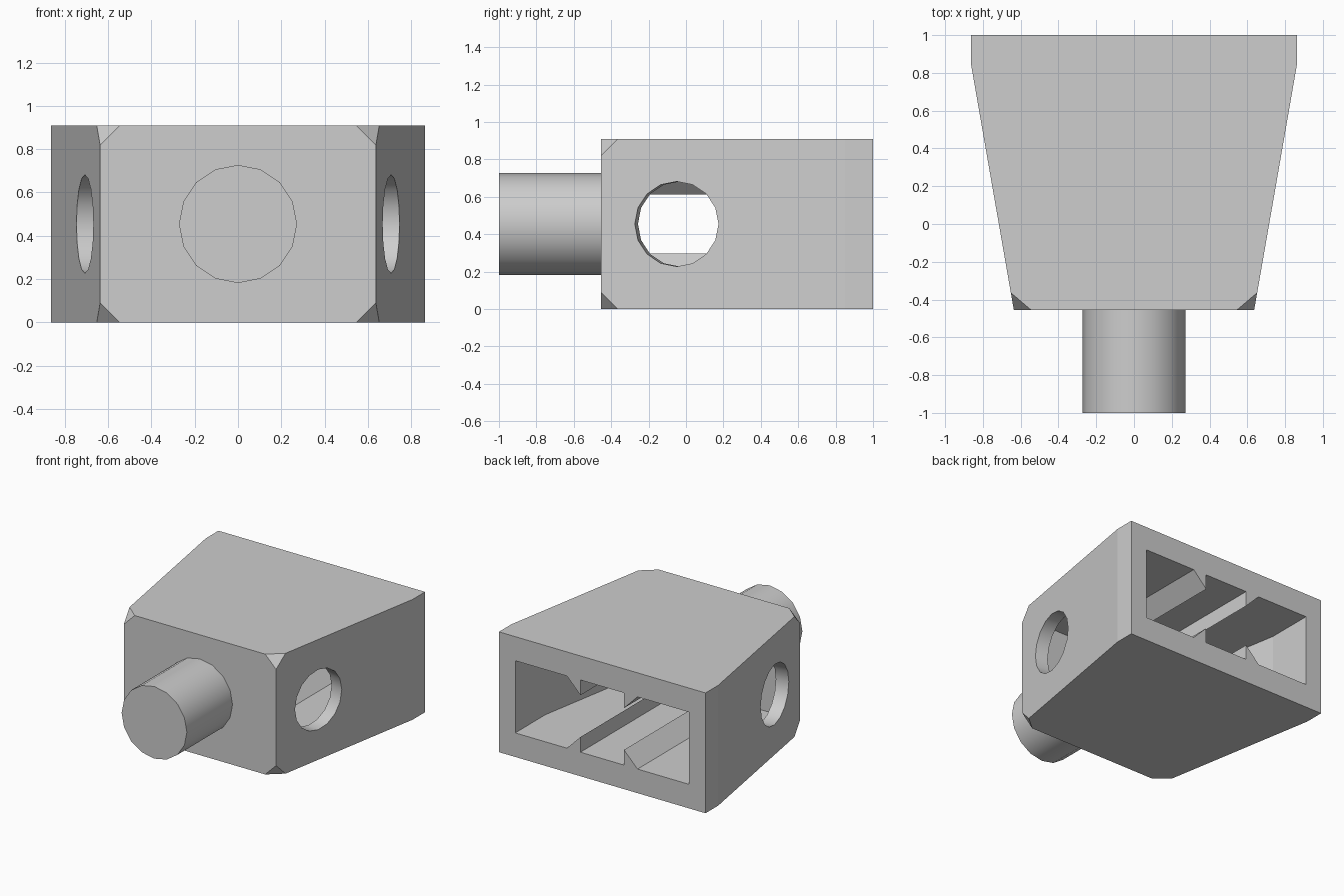
import bpy, bmesh, math
from mathutils import Matrix, Vector

cube = bpy.data.objects.get("Cube")
if cube:
    bpy.data.objects.remove(cube, do_unlink=True)

U = 1 / 11                       # base module
HEIGHT = 10 * U
FRONT, BACK = -5 * U, 1.0        # body ends along y
KINK = 0.85                      # where the side taper begins
NOSE, TAIL = 7 * U, 9.5 * U      # half widths
SLOPE = (TAIL - NOSE) / (KINK - FRONT)
MID = HEIGHT / 2

grey = bpy.data.materials.new("grey")
grey.use_nodes = True
grey.diffuse_color = (0.61, 0.61, 0.61, 1)
grey.node_tree.nodes["Principled BSDF"].inputs["Base Color"].default_value = grey.diffuse_color


def finish(bm, name):
    bmesh.ops.recalc_face_normals(bm, faces=bm.faces)
    mesh = bpy.data.meshes.new(name)
    bm.to_mesh(mesh)
    bm.free()
    mesh.materials.append(grey)
    obj = bpy.data.objects.new(name, mesh)
    bpy.context.collection.objects.link(obj)
    return obj


def add_hull(bm, points):
    """Convex solid around the points, with coplanar faces merged."""
    verts = [bm.verts.new(p) for p in points]
    bmesh.ops.convex_hull(bm, input=verts)
    bmesh.ops.dissolve_limit(bm, angle_limit=math.radians(1),
                             verts=bm.verts, edges=bm.edges)


def cylinder(name, radius, length, matrix):
    """Sixteen-sided cylinder with smooth sides and flat caps."""
    bm = bmesh.new()
    bmesh.ops.create_cone(bm, cap_ends=True, segments=16, radius1=radius,
                          radius2=radius, depth=length, matrix=matrix)
    for face in bm.faces:
        face.smooth = len(face.verts) == 4
    return finish(bm, name)


def side_x(y):
    return NOSE + (y - FRONT) * SLOPE


def cut(target, cutter):
    mod = target.modifiers.new("cut", 'BOOLEAN')
    mod.operation = 'DIFFERENCE'
    mod.solver = 'EXACT'
    mod.object = cutter
    bpy.context.view_layer.update()
    bpy.context.view_layer.objects.active = target
    bpy.ops.object.modifier_apply(modifier=mod.name)
    bpy.data.objects.remove(cutter, do_unlink=True)


# Tapered body with the four front corners clipped
points = []
for sx in (-1, 1):
    for z, inward in ((0, U), (HEIGHT, -U)):
        points += [(sx * TAIL, BACK, z), (sx * TAIL, KINK, z),
                   (sx * side_x(FRONT + U), FRONT + U, z),
                   (sx * (NOSE - U), FRONT, z),
                   (sx * NOSE, FRONT, z + inward)]
bm = bmesh.new()
add_hull(bm, points)
body = finish(bm, "body")

# Cavity open at the back
FLOOR, CEILING = 2 * U, 8 * U
INNER_FRONT, INNER_KINK, INNER_HALF = FRONT + 2 * U, 0.64, 8 * U
inner_nose = INNER_HALF - (INNER_KINK - INNER_FRONT) * SLOPE
bm = bmesh.new()
add_hull(bm, [(sx * x, y, z) for sx in (-1, 1) for z in (FLOOR, CEILING)
              for x, y in ((inner_nose, INNER_FRONT), (INNER_HALF, INNER_KINK),
                           (INNER_HALF, BACK + U))])
cut(body, finish(bm, "cavity_cutter"))

# Round holes square to the tapered sides
tilt = math.atan(SLOPE)
for sx in (-1, 1):
    place = (Matrix.Translation(Vector((sx * side_x(-0.05), -0.05, MID)))
             @ Matrix.Rotation(-sx * tilt, 4, 'Z')
             @ Matrix.Rotation(math.pi / 2, 4, 'Y'))
    cut(body, cylinder("hole_cutter", 2.5 * U, 0.5, place))

# Wedge rails along the floor and ceiling: sloped outside, upright inside
RAIL_IN, RAIL_OUT, RAIL_TALL = 2 * U, 0.295, 0.115
for sx, side in ((-1, "right"), (1, "left")):
    for z, up, level in ((FLOOR, 1, "lower"), (CEILING, -1, "upper")):
        bm = bmesh.new()
        add_hull(bm, [(sx * x, y, h) for y in (INNER_FRONT, BACK)
                      for x, h in ((RAIL_IN, z), (RAIL_OUT, z),
                                   (RAIL_IN, z + up * RAIL_TALL))])
        finish(bm, f"{level}_{side}_rail")

# Front pin
PIN_END = FRONT + 0.02
pin_place = (Matrix.Translation(Vector((0, (PIN_END - 1) / 2, MID)))
             @ Matrix.Rotation(math.pi / 2, 4, 'X'))
cylinder("front_pin", 3 * U, PIN_END + 1, pin_place)
